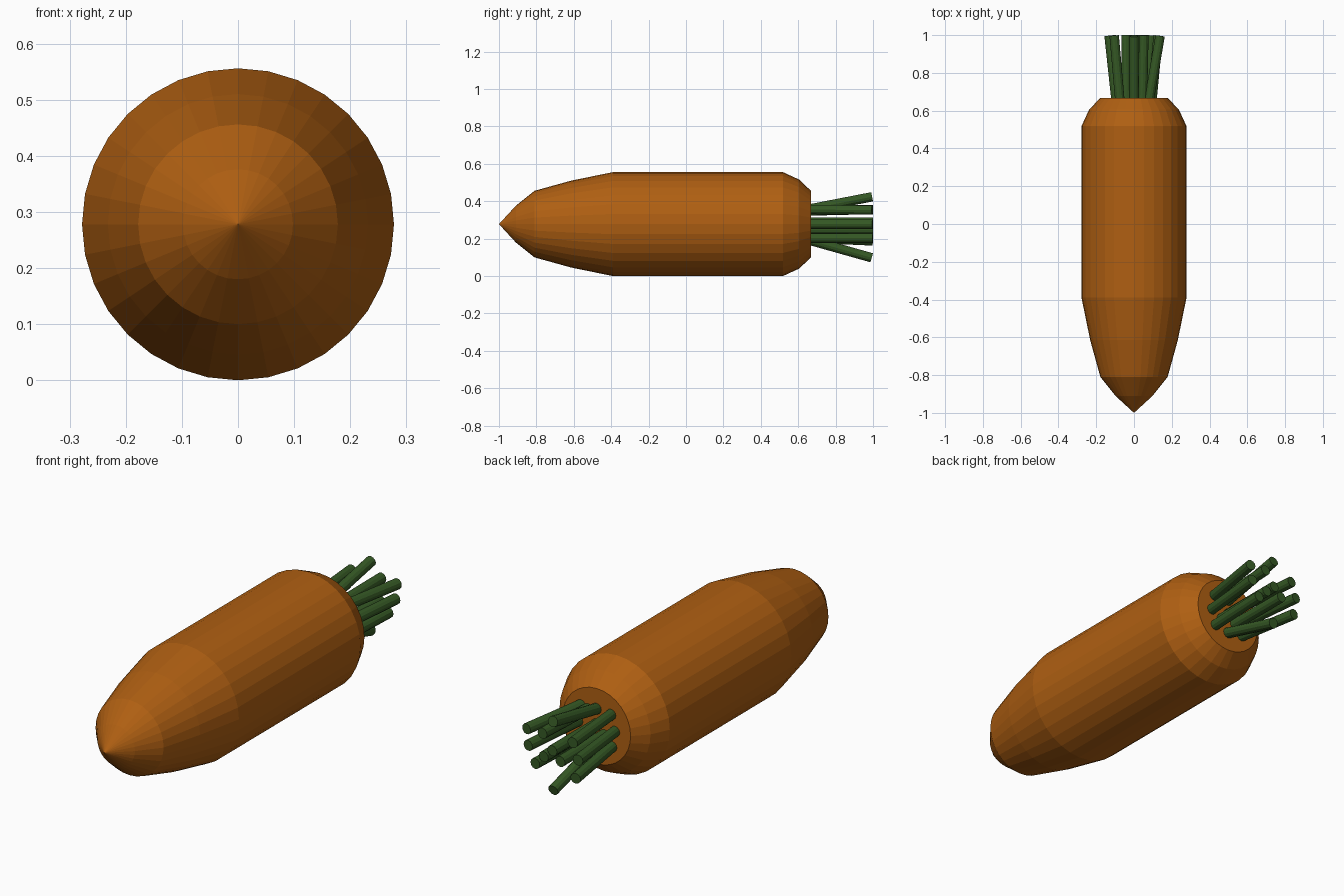
import bpy, bmesh, math
from mathutils import Vector

if "Cube" in bpy.data.objects:
    bpy.data.objects.remove(bpy.data.objects["Cube"])

CZ = 0.278      # height of the long axis
SIDES = 32


def material(name, rgb):
    m = bpy.data.materials.new(name)
    m.diffuse_color = (*rgb, 1)
    m.use_nodes = True
    m.node_tree.nodes["Principled BSDF"].inputs["Base Color"].default_value = m.diffuse_color
    return m


def finish(bm, name, mat):
    bmesh.ops.recalc_face_normals(bm, faces=bm.faces)
    mesh = bpy.data.meshes.new(name)
    bm.to_mesh(mesh)
    bm.free()
    mesh.materials.append(mat)
    ob = bpy.data.objects.new(name, mesh)
    bpy.context.collection.objects.link(ob)
    return ob


orange = material("carrot orange", (0.43, 0.115, 0.006))
green = material("stem green", (0.035, 0.098, 0.018))

# Root: lathed profile along y (position, radius)
profile = [(-0.91, 0.098), (-0.81, 0.178), (-0.615, 0.232), (-0.39, 0.278),
           (0.518, 0.278), (0.605, 0.238), (0.668, 0.178)]
bm = bmesh.new()
rings = []
for y, r in profile:
    rings.append([bm.verts.new((r * math.cos(2 * math.pi * i / SIDES), y,
                                CZ + r * math.sin(2 * math.pi * i / SIDES)))
                  for i in range(SIDES)])
tip = bm.verts.new((0, -1, CZ))
for i in range(SIDES):
    j = (i + 1) % SIDES
    bm.faces.new((tip, rings[0][i], rings[0][j]))
    for a, b in zip(rings, rings[1:]):
        bm.faces.new((a[i], a[j], b[j], b[i]))
bm.faces.new(rings[-1])
finish(bm, "root", orange)

# Stems: (base x, base z, tip x, tip z) measured from the axis
stems = [
    (0.00, 0.080, 0.00, 0.146), (0.08, 0.078, 0.138, 0.075),
    (0.095, 0.00, 0.128, 0.00), (0.075, -0.075, 0.09, -0.075),
    (0.00, -0.085, 0.00, -0.180), (-0.08, -0.075, -0.12, -0.09),
    (-0.095, 0.00, -0.132, 0.00), (-0.075, 0.075, -0.105, 0.075),
    (0.045, 0.07, 0.052, 0.078), (0.04, -0.03, 0.045, -0.03),
    (-0.04, -0.03, -0.042, -0.03), (0.00, 0.01, 0.00, 0.01),
]
for n, (bx, bz, tx, tz) in enumerate(stems):
    base = Vector((bx, 0.655, CZ + bz))
    lean = math.hypot(tx - bx, tz - bz) / 0.33
    top = Vector((tx, 1.0 - 0.025 * lean, CZ + tz))   # rim ends level with y = 1
    axis = top - base
    bm = bmesh.new()
    bmesh.ops.create_cone(bm, cap_ends=True, segments=12, radius1=0.025,
                          radius2=0.025, depth=axis.length)
    ob = finish(bm, f"stem_{n + 1}", green)
    ob.rotation_mode = 'QUATERNION'
    ob.rotation_quaternion = axis.to_track_quat('Z', 'Y')
    ob.location = (base + top) / 2
